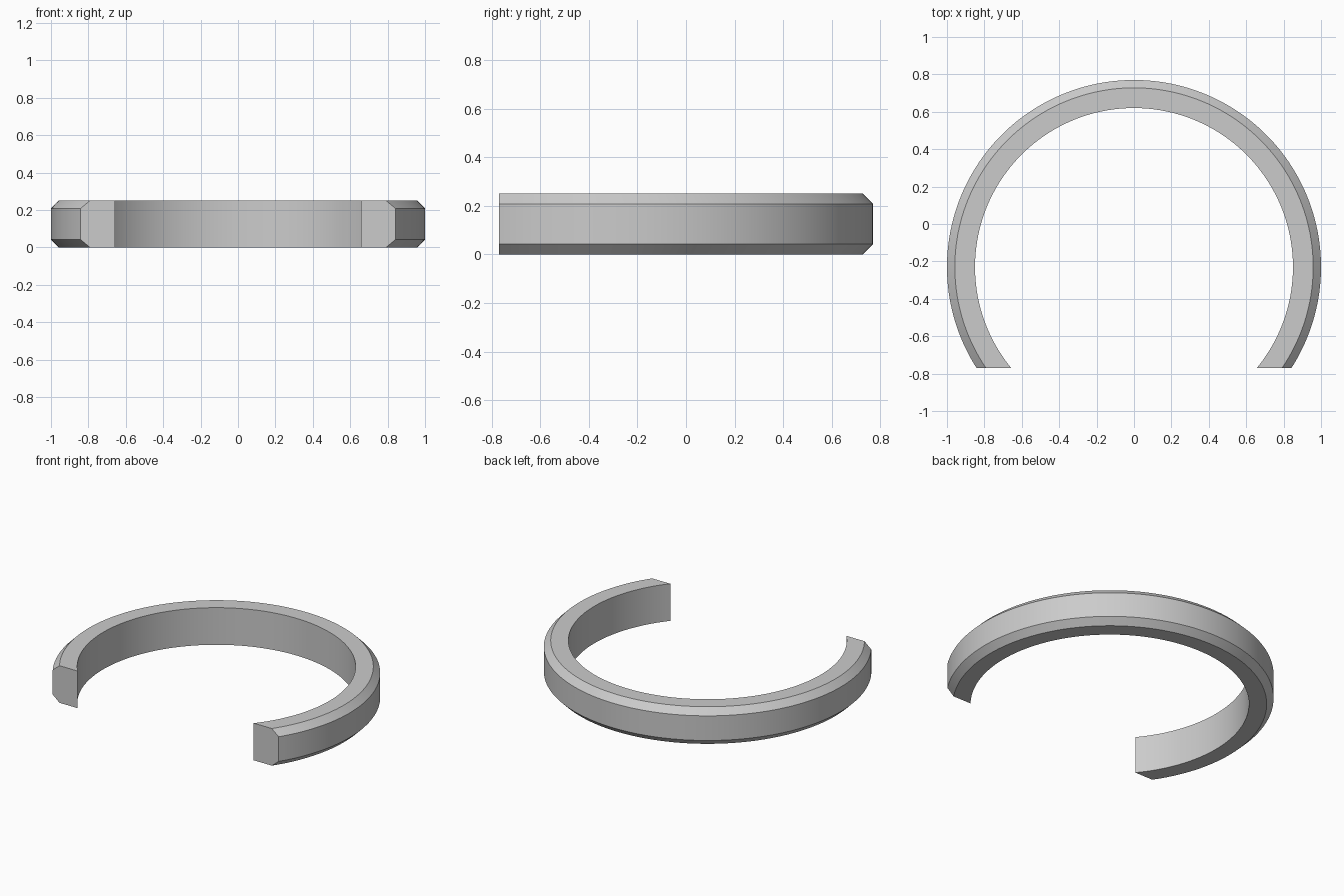
import bpy
import bmesh
import math

# Remove the default object
cube = bpy.data.objects.get("Cube")
if cube:
    bpy.data.objects.remove(cube, do_unlink=True)

OUTER, INNER, HEIGHT, CHAMFER = 1.0, 0.85, 0.25, 0.042
HALF_DEPTH = 0.77
CENTRE_Y = HALF_DEPTH - OUTER
CUT = -HALF_DEPTH - CENTRE_Y      # flat cut across the opening, relative to the centre
STEPS = 128

# Plain grey metal
grey = bpy.data.materials.new("grey metal")
grey.use_nodes = True
colour = (0.6, 0.6, 0.6, 1)
grey.diffuse_color = colour
grey.node_tree.nodes["Principled BSDF"].inputs["Base Color"].default_value = colour

# Cross-section as (radius, height), chamfered on the outer edges
profile = [
    (INNER, 0),
    (OUTER - CHAMFER, 0),
    (OUTER, CHAMFER),
    (OUTER, HEIGHT - CHAMFER),
    (OUTER - CHAMFER, HEIGHT),
    (INNER, HEIGHT),
]


def arc(bm, radius, z):
    """Row of vertices round the back, stopping at the flat cut."""
    start = math.asin(CUT / radius)
    sweep = math.pi - 2 * start
    angles = [start + sweep * i / STEPS for i in range(STEPS + 1)]
    return [bm.verts.new((radius * math.cos(a), CENTRE_Y + radius * math.sin(a), z))
            for a in angles]


# Open ring: sweep the section, then cap both ends
bm = bmesh.new()
rows = [arc(bm, r, z) for r, z in profile]
for row, following in zip(rows, rows[1:] + rows[:1]):
    for i in range(STEPS):
        bm.faces.new((row[i], following[i], following[i + 1], row[i + 1]))
for end in (0, -1):
    bm.faces.new([row[end] for row in rows])
bmesh.ops.recalc_face_normals(bm, faces=bm.faces)

mesh = bpy.data.meshes.new("open_ring")
bm.to_mesh(mesh)
bm.free()
mesh.materials.append(grey)
ring = bpy.data.objects.new("open_ring", mesh)
bpy.context.collection.objects.link(ring)

# Smooth curve with crisp chamfer edges
bpy.ops.object.select_all(action="DESELECT")
ring.select_set(True)
bpy.context.view_layer.objects.active = ring
bpy.ops.object.shade_smooth_by_angle(angle=math.radians(30))
